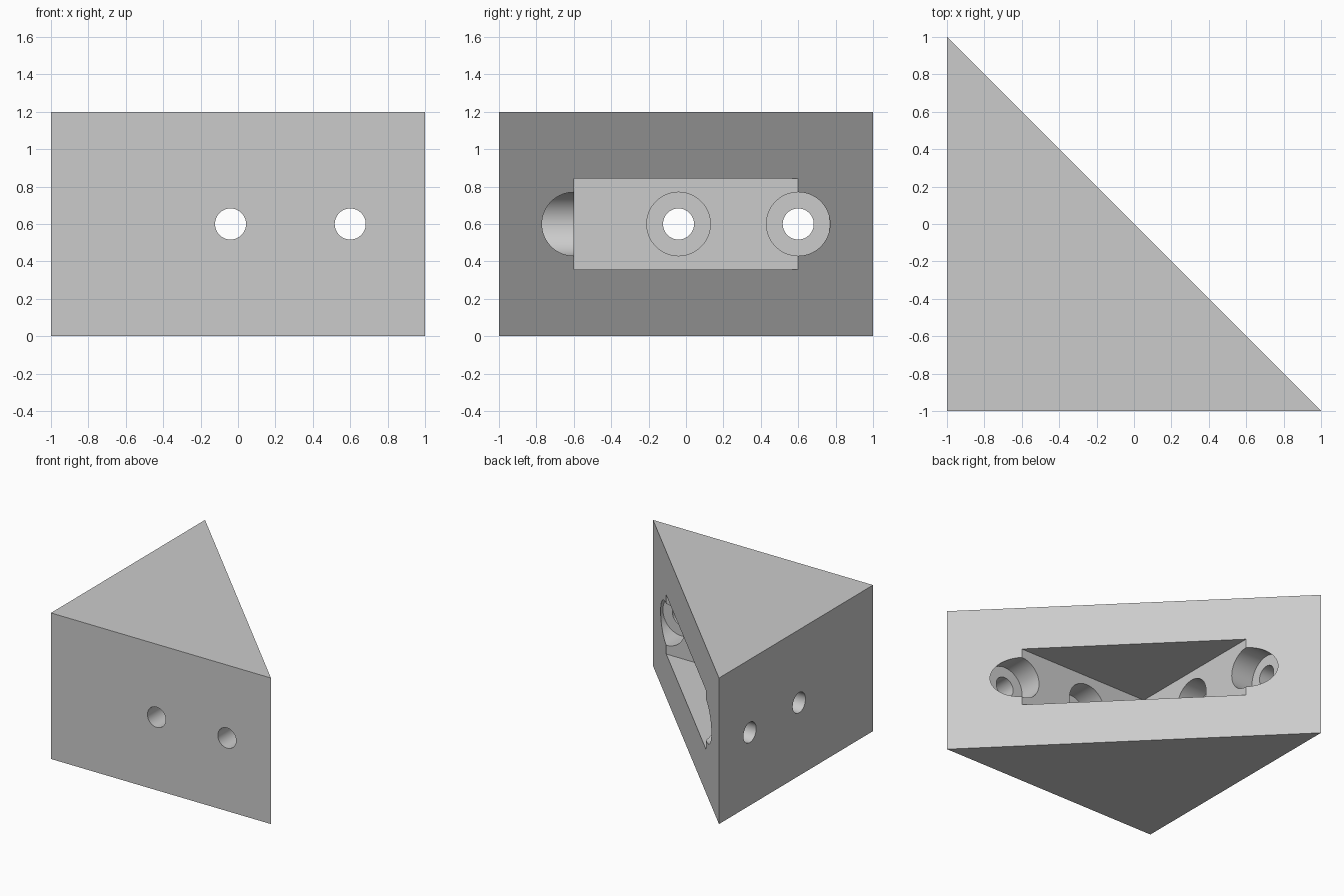
import bpy, bmesh, math
from mathutils import Matrix

HEIGHT = 1.2
MID_Z = 0.6
WALL = -0.6             # inner walls of the pocket
SEAT = -0.8             # floor of each counterbore
HOLE_R, BORE_R = 0.083, 0.17
HOLES = (-0.04, 0.6)    # hole positions along each wall

old = bpy.data.objects.get("Cube")
if old:
    bpy.data.objects.remove(old, do_unlink=True)

grey = bpy.data.materials.new("plain grey")
grey.use_nodes = True
colour = (0.6, 0.6, 0.6, 1)
grey.diffuse_color = colour
grey.node_tree.nodes["Principled BSDF"].inputs["Base Color"].default_value = colour


def finish(name, bm):
    bmesh.ops.recalc_face_normals(bm, faces=bm.faces)
    mesh = bpy.data.meshes.new(name)
    bm.to_mesh(mesh)
    bm.free()
    mesh.materials.append(grey)
    obj = bpy.data.objects.new(name, mesh)
    bpy.context.collection.objects.link(obj)
    return obj


def prism(name, outline, z0, z1):
    bm = bmesh.new()
    base = bm.faces.new([bm.verts.new((x, y, z0)) for x, y in outline])
    top = bmesh.ops.extrude_face_region(bm, geom=[base])["geom"]
    verts = [v for v in top if isinstance(v, bmesh.types.BMVert)]
    bmesh.ops.translate(bm, verts=verts, vec=(0, 0, z1 - z0))
    return finish(name, bm)


def screw_cutter(name, pos, along_x):
    """Stepped drill: narrow through the outer wall, wide from the seat inwards."""
    bm = bmesh.new()
    profile = [(0, -1.2), (HOLE_R, -1.2), (HOLE_R, SEAT), (BORE_R, SEAT), (BORE_R, 1.3), (0, 1.3)]
    verts = [bm.verts.new((r, y, 0)) for r, y in profile]
    edges = [bm.edges.new(pair) for pair in zip(verts, verts[1:])]
    bmesh.ops.spin(bm, geom=verts + edges, axis=(0, 1, 0), cent=(0, 0, 0),
                   angle=math.tau, steps=64)
    bmesh.ops.remove_doubles(bm, verts=bm.verts, dist=1e-5)
    place = Matrix.Translation((pos, 0, MID_Z))
    if along_x:   # mirror across the diagonal
        place = Matrix(((0, 1, 0, 0), (1, 0, 0, 0), (0, 0, 1, 0), (0, 0, 0, 1))) @ place
    bmesh.ops.transform(bm, matrix=place, verts=bm.verts)
    return finish(name, bm)


# Triangular block
block = prism("corner_block", [(-1, -1), (1, -1), (-1, 1)], 0, HEIGHT)

# Pocket opening on the slanted face, and screw holes through both walls
cutters = [prism("pocket_cutter", [(WALL, WALL), (1.4, WALL), (1.4, 1.4), (WALL, 1.4)],
                 0.358, 0.843)]
for along_x in (False, True):
    for pos in HOLES:
        cutters.append(screw_cutter("screw_hole_cutter", pos, along_x))

for cutter in cutters:
    cutter.hide_render = True
    mod = block.modifiers.new("cut", "BOOLEAN")
    mod.operation = "DIFFERENCE"
    mod.solver = "EXACT"
    mod.object = cutter

# Bake the cuts and drop the cutters
bpy.context.view_layer.update()
graph = bpy.context.evaluated_depsgraph_get()
baked = bpy.data.meshes.new_from_object(block.evaluated_get(graph))
block.modifiers.clear()
block.data = baked
for cutter in cutters:
    bpy.data.objects.remove(cutter, do_unlink=True)

# Smooth bores, crisp edges
bpy.ops.object.select_all(action="DESELECT")
block.select_set(True)
bpy.context.view_layer.objects.active = block
bpy.ops.object.shade_smooth_by_angle(angle=math.radians(30))
